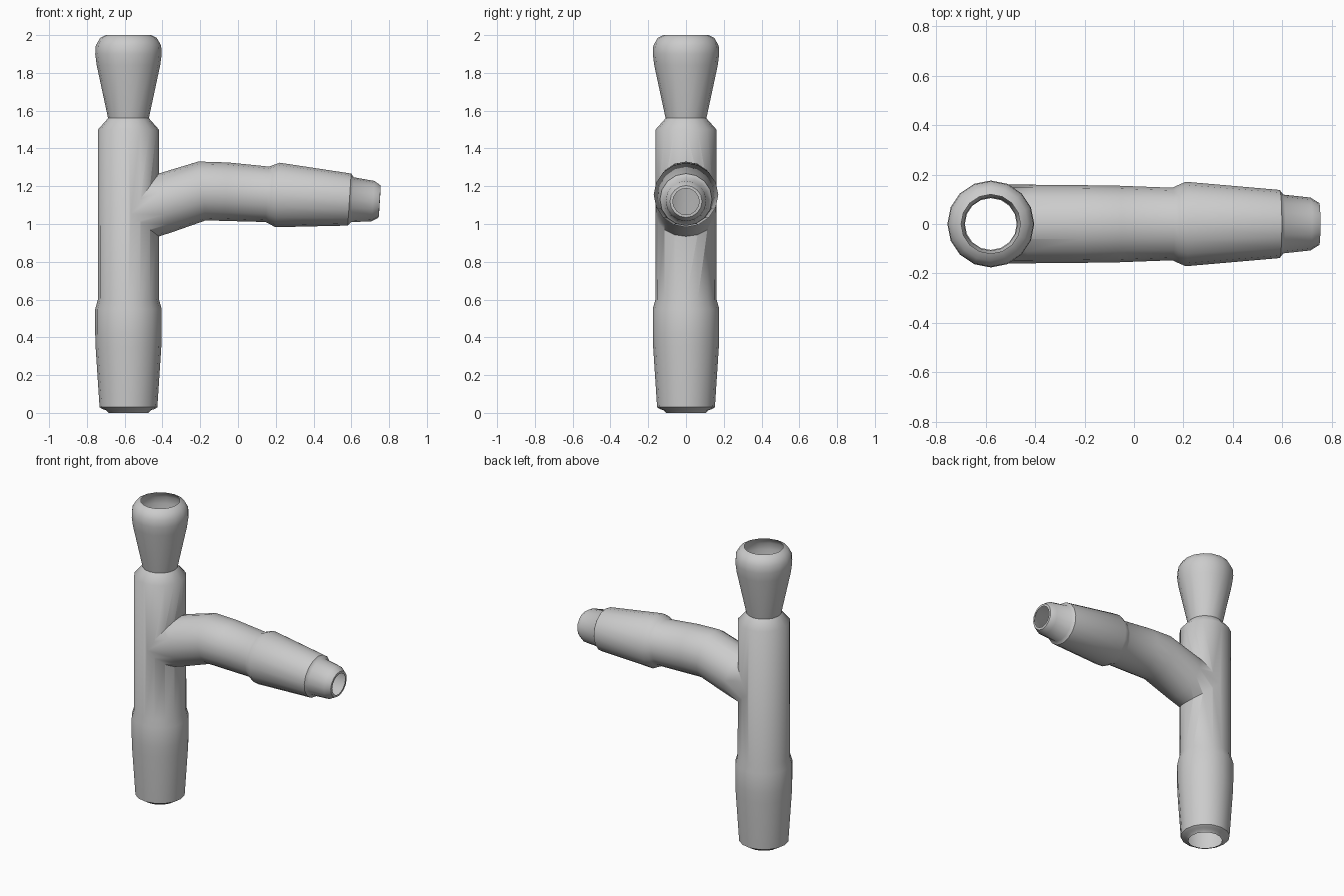
import bpy, bmesh
from mathutils import Vector

if "Cube" in bpy.data.objects:
    bpy.data.objects.remove(bpy.data.objects["Cube"])

SIDES = 16
CX = -0.58          # axis of the upright tube
SLOPE = -0.064      # gentle droop of the side arm


def loft(name, rings):
    """Closed round solid through rings of (centre, direction, radius) in the XZ plane."""
    from math import cos, sin, tau
    bm = bmesh.new()
    loops = []
    for c, d, r in rings:
        d = Vector(d).normalized()
        v = Vector((0, 1, 0))
        u = v.cross(d)
        loops.append([bm.verts.new(Vector(c) + r * (cos(tau * i / SIDES) * u + sin(tau * i / SIDES) * v))
                      for i in range(SIDES)])
    for a, b in zip(loops, loops[1:]):
        for i in range(SIDES):
            j = (i + 1) % SIDES
            bm.faces.new((a[i], a[j], b[j], b[i]))
    bm.faces.new(loops[0][::-1])
    bm.faces.new(loops[-1])
    bmesh.ops.recalc_face_normals(bm, faces=bm.faces)
    me = bpy.data.meshes.new(name)
    bm.to_mesh(me)
    bm.free()
    ob = bpy.data.objects.new(name, me)
    bpy.context.collection.objects.link(ob)
    return ob


# Upright tube: lower ground joint, straight body, neck and socket
upright = [(0, .105), (.015, .12), (.02, .138), (.03, .153), (.35, .174), (.42, .176), (.55, .176),
           (.60, .162), (1.5, .161), (1.56, .108), (1.84, .168), (1.90, .176),
           (1.945, .173), (1.985, .15), (2.0, .12)]
tube = loft("adapter_tube", [((CX, 0, z), (0, 0, 1), r) for z, r in upright])

# Side arm: rising stub, bend, then stepped and tapered end joint
rings = [((CX, 0, 1.05), (1, 0, .32), .159),
         ((-.40, 0, 1.107), (1, 0, .32), .159),
         ((-.19, 0, 1.175), (1, 0, .125), .157)]
for x, r in [(-.06, .155), (.155, .147), (.175, .156), (.21, .171), (.59, .138),
             (.605, .119), (.715, .107), (.75, .085), (.751, .07)]:
    rings.append(((x, 0, 1.171 + SLOPE * (x + .06)), (1, 0, SLOPE), r))
arm = loft("side_arm_helper", rings)

# Join the arm to the tube
mod = tube.modifiers.new("join", 'BOOLEAN')
mod.operation = 'UNION'
mod.solver = 'EXACT'
mod.object = arm
bpy.context.view_layer.objects.active = tube
tube.select_set(True)
bpy.ops.object.modifier_apply(modifier=mod.name)
bpy.data.objects.remove(arm)

# Open the three ends
bm = bmesh.new()
bm.from_mesh(tube.data)
axis = Vector((1, 0, SLOPE)).normalized()
caps = []
for f in bm.faces:
    zs = [v.co.z for v in f.verts]
    centre = f.calc_center_median()
    if max(zs) < 1e-3 or min(zs) > 1.999:
        caps.append(f)
    elif centre.x > .74 and len(f.verts) > 4 and f.normal.dot(axis) > .9:
        caps.append(f)
bmesh.ops.delete(bm, geom=caps, context='FACES')
bm.to_mesh(tube.data)
bm.free()

bpy.ops.object.shade_smooth_by_angle(angle=0.8)
